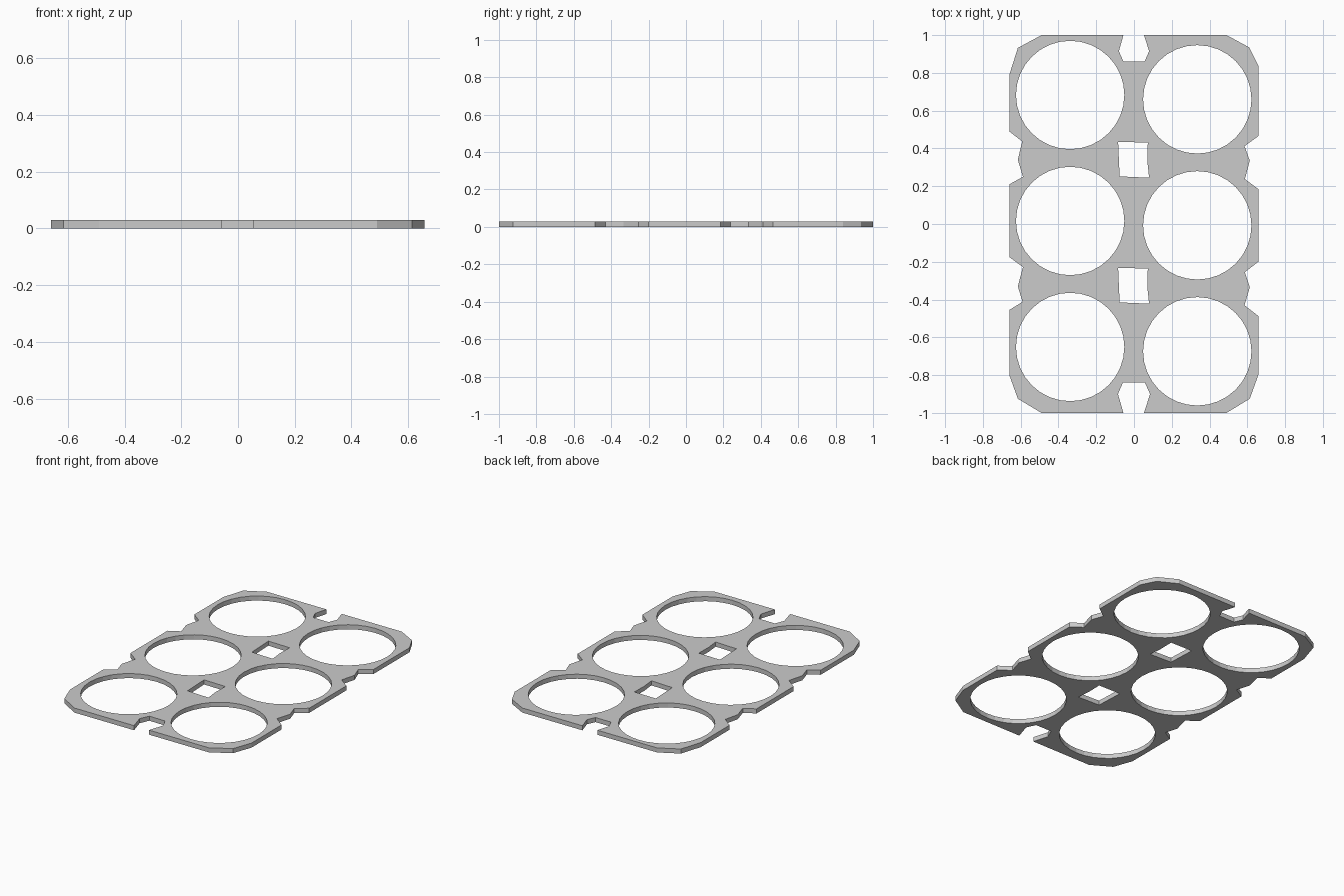
import bpy, bmesh, math

if "Cube" in bpy.data.objects:
    bpy.data.objects.remove(bpy.data.objects["Cube"])

T = 0.03  # plate thickness

# outer outline, clockwise from the top left
right_edge = [(0.49, 1), (0.61, 0.935), (0.658, 0.84), (0.658, 0.465), (0.585, 0.412),
              (0.613, 0.335), (0.587, 0.238), (0.658, 0.185), (0.658, -0.20), (0.587, -0.255),
              (0.613, -0.335), (0.585, -0.43), (0.658, -0.487), (0.658, -0.80),
              (0.613, -0.925), (0.49, -1)]
bottom_notch = [(0.053, -1), (0.085, -0.9), (0.058, -0.84), (-0.058, -0.838), (-0.085, -0.9), (-0.056, -1)]
left_edge = [(-0.49, -1), (-0.615, -0.925), (-0.66, -0.80), (-0.66, -0.455), (-0.59, -0.412),
             (-0.615, -0.33), (-0.588, -0.228), (-0.66, -0.175), (-0.66, 0.21), (-0.588, 0.25),
             (-0.615, 0.34), (-0.592, 0.437), (-0.66, 0.49), (-0.66, 0.79), (-0.615, 0.932), (-0.49, 1)]
top_notch = [(-0.056, 1), (-0.08, 0.915), (-0.056, 0.86), (0.056, 0.86), (0.08, 0.915), (0.053, 1)]
loops = [right_edge + bottom_notch + left_edge + top_notch]

# centre windows
for dy in (0, -0.667):
    loops.append([(x, y + dy) for x, y in
                  [(-0.084, 0.435), (0.073, 0.431), (0.071, 0.33), (0.08, 0.245), (-0.076, 0.252), (-0.08, 0.34)]])

# six can holes, the right column set slightly lower
for cx, y0 in ((-0.338, 0.016), (0.335, -0.007)):
    for row in (-1, 0, 1):
        loops.append([(cx + 0.287 * math.cos(a), y0 + row * 0.667 + 0.287 * math.sin(a))
                      for a in (2 * math.pi * i / 32 for i in range(32))])

# filled flat curve, extruded to a plate
curve = bpy.data.curves.new("plate_profile", 'CURVE')
curve.dimensions = '2D'
curve.fill_mode = 'BOTH'
curve.extrude = T / 2
for pts in loops:
    s = curve.splines.new('POLY')
    s.points.add(len(pts) - 1)
    for p, (x, y) in zip(s.points, pts):
        p.co = (x, y, T / 2, 1)
    s.use_cyclic_u = True
profile = bpy.data.objects.new("plate_profile", curve)
bpy.context.collection.objects.link(profile)

# convert to a clean flat-shaded mesh
mesh = bpy.data.meshes.new_from_object(profile.evaluated_get(bpy.context.evaluated_depsgraph_get()))
bpy.data.objects.remove(profile)
bm = bmesh.new()
bm.from_mesh(mesh)
bmesh.ops.remove_doubles(bm, verts=bm.verts, dist=1e-4)
low = min(v.co.z for v in bm.verts)
bmesh.ops.translate(bm, verts=bm.verts, vec=(0, 0, -low))
bmesh.ops.recalc_face_normals(bm, faces=bm.faces)
for f in bm.faces:
    f.smooth = False
bm.to_mesh(mesh)
bm.free()
plate = bpy.data.objects.new("six_hole_carrier_plate", mesh)
bpy.context.collection.objects.link(plate)
